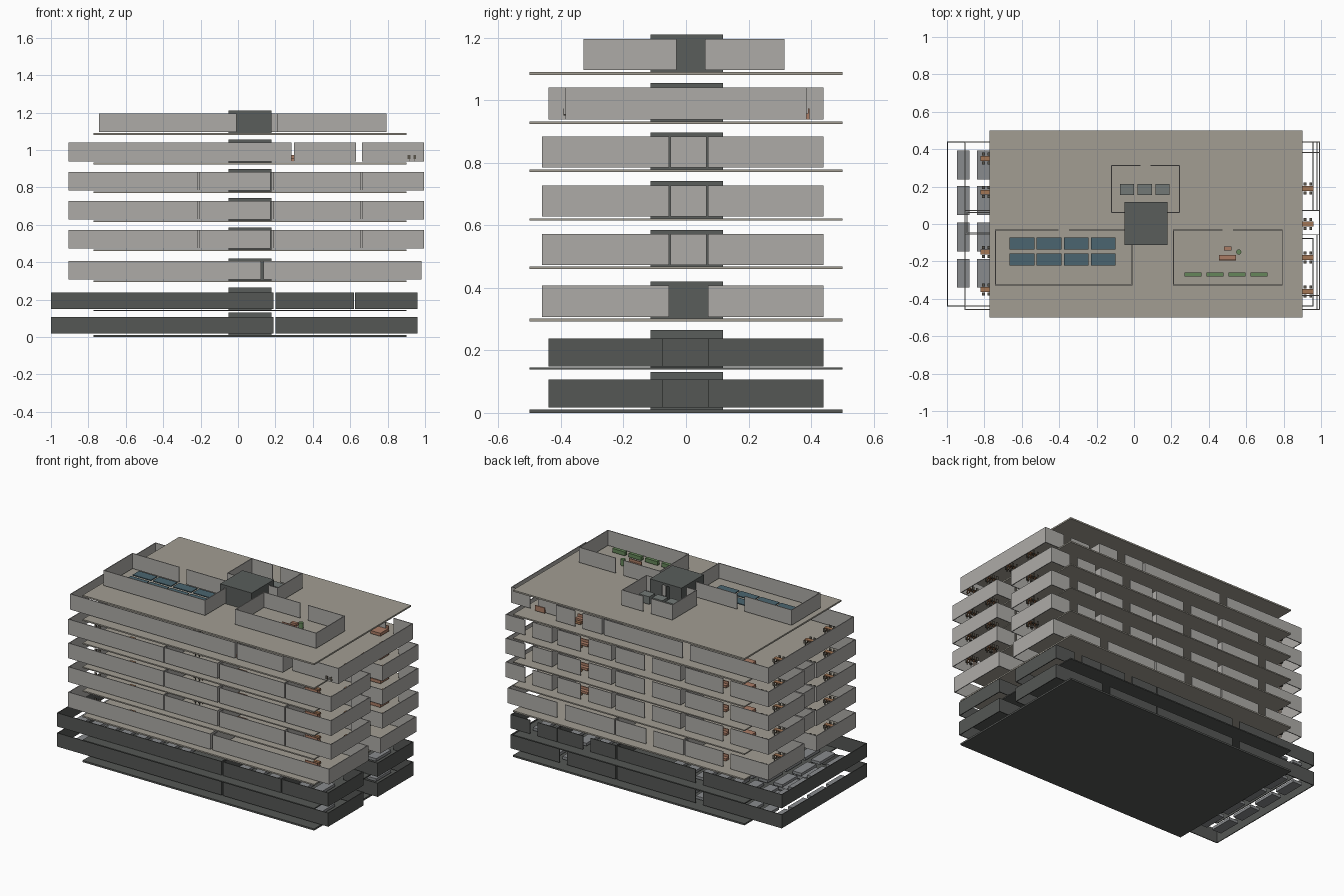
import bpy, bmesh, math

if "Cube" in bpy.data.objects:
    bpy.data.objects.remove(bpy.data.objects["Cube"])

def mat(name, r, g, b):
    m = bpy.data.materials.new(name)
    m.diffuse_color = (r, g, b, 1)
    m.use_nodes = True
    m.node_tree.nodes["Principled BSDF"].inputs["Base Color"].default_value = m.diffuse_color
    return m

WALL = mat("pale_wall", .42, .41, .39)
SLAB = mat("slab_stone", .36, .34, .29)
DARK = mat("dark_concrete", .09, .095, .09)
CORE = mat("core_grey", .10, .11, .105)
CAR = mat("car_grey", .25, .26, .27)
WOOD = mat("wood", .36, .18, .09)
CLOTH = mat("sofa_brown", .40, .20, .13)
GREEN = mat("plant_green", .13, .24, .10)
PANEL = mat("panel_blue", .07, .13, .16)
UNIT = mat("unit_grey", .17, .19, .18)
SEAT = mat("seat_dark", .10, .09, .07)

def boxes(name, items, m):
    """One object from boxes given as (x0, x1, y0, y1, z0, z1)."""
    bm = bmesh.new()
    for x0, x1, y0, y1, z0, z1 in items:
        vs = bmesh.ops.create_cube(bm, size=1)["verts"]
        for v in vs:
            v.co.x = x1 if v.co.x > 0 else x0
            v.co.y = y1 if v.co.y > 0 else y0
            v.co.z = z1 if v.co.z > 0 else z0
    me = bpy.data.meshes.new(name)
    bm.to_mesh(me)
    bm.free()
    me.materials.append(m)
    ob = bpy.data.objects.new(name, me)
    bpy.context.collection.objects.link(ob)
    return ob

def room(x0, x1, y0, y1, z0, z1, door=.055, t=.005):
    """Four thin walls with a door gap in the middle of the +y wall."""
    c = (x0 + x1) / 2
    return [(x0, x1, y0, y0 + t, z0, z1),
            (x0, x0 + t, y0, y1, z0, z1), (x1 - t, x1, y0, y1, z0, z1),
            (x0, c - door / 2, y1 - t, y1, z0, z1),
            (c + door / 2, x1, y1 - t, y1, z0, z1)]

def table_set(x, y, z):
    """Table with legs, and four chairs with backs."""
    wood = [(x - .03, x + .03, y - .013, y + .013, z + .026, z + .031)]
    seats = []
    for sx in (-1, 1):
        for sy in (-1, 1):
            a, b = x + sx * .025, y + sy * .009
            wood.append((a - .002, a + .002, b - .002, b + .002, z, z + .027))
            a, b = x + sx * .015, y + sy * .024
            seats.append((a - .008, a + .008, b - .008, b + .008, z + .013, z + .017))
            seats.append((a - .002, a + .002, b - .002, b + .002, z, z + .014))
            bk = b + sy * .007
            seats.append((a - .008, a + .008, bk - .001, bk + .001, z + .015, z + .035))
    return wood, seats

def sofa(x, y, z, w=.09, s=1):
    return [(x - w / 2, x + w / 2, y - .015, y + .015, z, z + .015),
            (x - w / 2, x + w / 2, y - s * .015, y - s * .010, z + .01, z + .032)]

def bed(x, y, z):
    return [(x - .035, x + .035, y - .045, y + .045, z, z + .02),
            (x - .035, x + .035, y + .04, y + .045, z, z + .035)]

# slab bottom, slab top, wall bottom, wall top, core top
LEVELS = [(0, .011, .018, .107, .13), (.138, .145, .149, .238, .265),
          (.293, .302, .307, .407, .42), (.46, .468, .473, .572, .585),
          (.615, .622, .628, .727, .742), (.77, .778, .784, .883, .897),
          (.923, .932, .938, 1.04, 1.055), (1.08, 1.09, 1.096, 1.195, 1.21)]

# room plans (x0, x1, y0, y1)
PARK = [(-1, .19, -.44, .44), (.2, .96, -.44, -.075), (.2, .96, .07, .44)]
PARK2 = [(-1, .19, -.44, .44), (.2, .62, -.44, -.075), (.625, .96, -.44, -.075),
         (.2, .62, .07, .44), (.625, .96, .07, .44)]
LOBBY = [(-.905, .122, -.46, -.055), (.137, .98, -.46, -.055),
         (-.905, -.3, .07, .44), (-.29, .2, .125, .44), (.21, .98, .07, .44)]
FLAT = [(-.905, -.215, -.46, -.055), (-.209, .175, -.46, -.115),
        (.19, .658, -.46, -.055), (.664, .995, -.46, -.055),
        (-.905, -.3, .07, .44), (-.27, .2, .125, .44), (.23, .62, .07, .44),
        (.66, .995, .07, .44), (-.895, -.06, -.05, .065), (.2, .85, -.05, .065)]
PENT = [(-.905, .285, -.44, .44), (.30, .632, -.44, .44), (.662, .995, -.385, .385)]
ROOF = [(-.742, -.008, -.328, -.03), (.208, .795, -.328, -.03), (-.122, .245, .06, .315)]
PLANS = [PARK, PARK2, LOBBY, FLAT, FLAT, FLAT, PENT, ROOF]

for i, ((s0, s1, w0, w1, ct), plan) in enumerate(zip(LEVELS, PLANS)):
    # floor slab, room walls, lift and stair core
    boxes(f"floor_slab_{i}", [(-.773, .9, -.5, .5, s0, s1)], DARK if i < 2 else SLAB)
    boxes(f"room_walls_{i}", sum((room(*r, w0, w1) for r in plan), []),
          DARK if i < 2 else WALL)
    core = room(-.05, .178, -.113, .118, s1, ct - .01)
    core.append((-.05, .178, -.113, .118, ct - .015, ct))
    core += [(.06, .066, -.11, .115, s1, ct - .012)]
    boxes(f"service_core_{i}", core, CORE)

# parked cars on both garage levels
for i in (0, 1):
    z = LEVELS[i][2]
    cars = []
    for c in range(17):
        x = -.913 + c * .107
        for y in (.315, .125, -.07, -.263):
            if x > .1 and abs(y) < .2 or -.12 < x < .25:
                continue
            cars.append((x - .033, x + .033, y - .077, y + .077, z + .002, z + .02))
    boxes(f"parked_cars_{i}", cars, CAR)

# furniture on the living floors
for i in range(2, 7):
    z = LEVELS[i][2]
    wood, seats, soft, beds = [], [], [], []
    spots = [(-.79, .35), (-.79, .17), (-.79, -.15), (-.79, -.35)]
    if i > 2:
        spots += [(.93, .19), (.93, -.18), (.93, -.36), (.4, .2), (.4, -.2), (-.1, -.25)]
    if i == 6:
        spots += [(.93, 0)]
    for x, y in spots:
        w, s = table_set(x, y, z)
        wood += w
        seats += s
    for x, y in ((-.55, -.35), (-.1, -.37), (.5, -.37), (.75, -.3), (-.5, .35), (.5, .35)):
        soft += sofa(x, y, z)
        wood.append((x - .02, x + .02, y + .035, y + .055, z, z + .014))
    if i > 2:
        for x, y in ((-.4, -.2), (.27, -.38), (-.65, .3), (.3, .37), (.78, .35)):
            beds += bed(x, y, z)
    boxes(f"tables_{i}", wood, WOOD)
    boxes(f"chairs_{i}", seats, SEAT)
    boxes(f"sofas_{i}", soft, CLOTH)
    if beds:
        boxes(f"beds_{i}", beds, CLOTH)

# roof: solar panels, machinery, garden
z = LEVELS[7][2]
boxes("solar_panels", [(-.665 + k * .145, -.533 + k * .145, y, y + .065, z + .012, z + .018)
                       for k in range(4) for y in (-.137, -.222)], PANEL)
boxes("roof_machinery", [(-.075 + k * .095, k * .095, .155, .215, z, z + .05)
                         for k in range(3)], UNIT)
boxes("planters", [(.27 + k * .118, .36 + k * .118, -.282, -.26, z, z + .025)
                   for k in range(4)], GREEN)
boxes("roof_sofa", sofa(.5, -.18, z), CLOTH)
boxes("roof_table", [(.48, .52, -.142, -.12, z, z + .016)], CLOTH)
bpy.ops.mesh.primitive_cylinder_add(vertices=12, radius=.014, depth=.04,
                                    location=(.56, -.15, z + .02))
bpy.context.object.name = "roof_shrub"
bpy.context.object.data.materials.append(GREEN)
